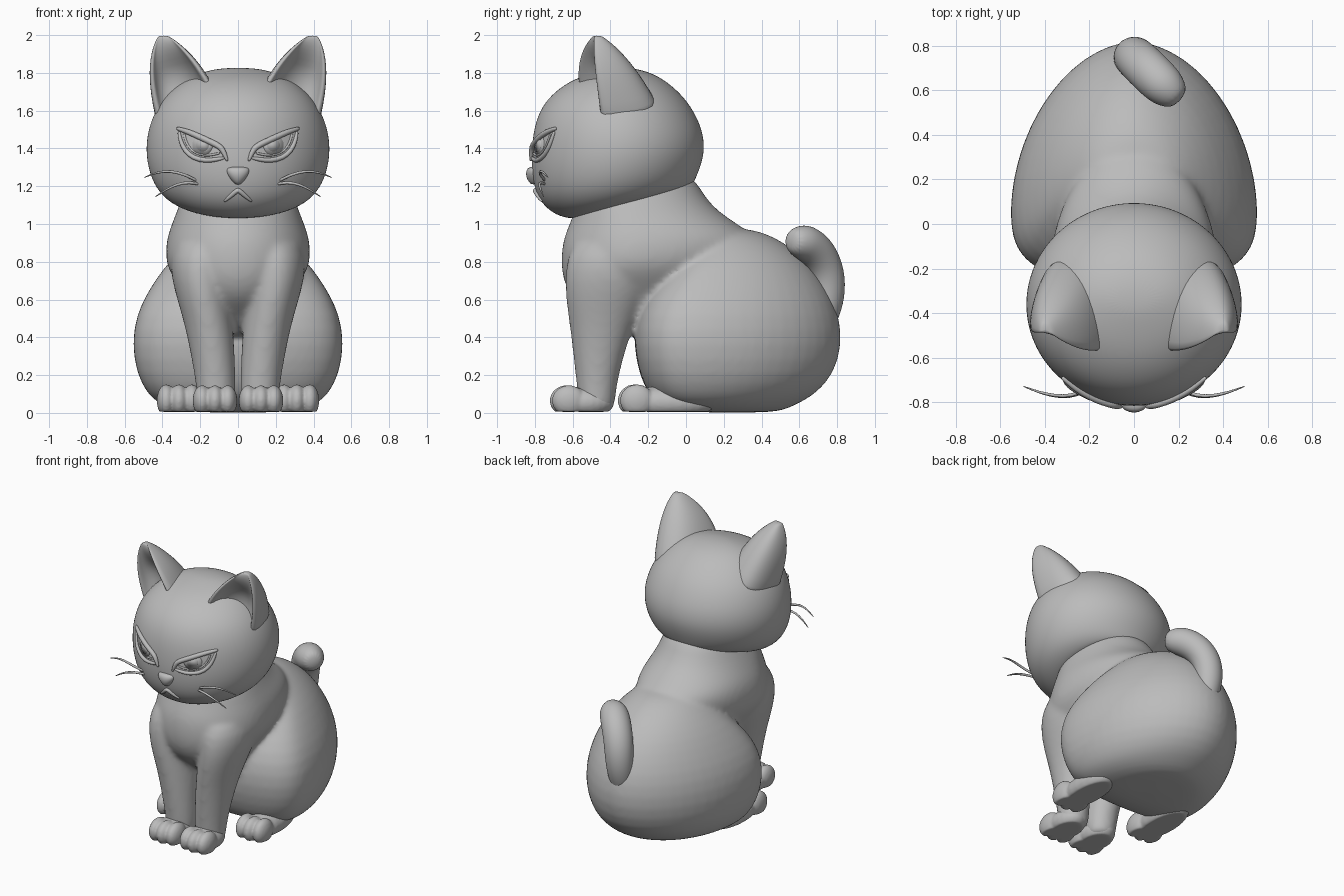
import bpy, bmesh, math
from mathutils import Vector
from mathutils.bvhtree import BVHTree

if "Cube" in bpy.data.objects:
    bpy.data.objects.remove(bpy.data.objects["Cube"])

grey = bpy.data.materials.new("plain_grey")
grey.diffuse_color = (0.5, 0.5, 0.5, 1)
grey.use_nodes = True
grey.node_tree.nodes["Principled BSDF"].inputs["Base Color"].default_value = grey.diffuse_color


def loft(bm, rings):
    """Skin a list of point rings and close both ends."""
    vs = [[bm.verts.new(p) for p in r] for r in rings]
    n = len(vs[0])
    for a, b in zip(vs, vs[1:]):
        for i in range(n):
            j = (i + 1) % n
            bm.faces.new((a[i], a[j], b[j], b[i]))
    bm.faces.new(vs[0])
    bm.faces.new(vs[-1])


def spow(v, e):
    return math.copysign(abs(v) ** e, v)


def section(z, rx, yf, yb, tilt=0, cx=0, split=0.5, pf=2, pb=2, n=28, grow=1.0):
    """Horizontal egg-shaped ring with its own front and back fullness."""
    extra = (grow - 1) * (yb - yf) / 2
    rx, yf, yb = rx * grow, yf - extra, yb + extra
    yc = yf + split * (yb - yf)
    ring = []
    for i in range(n):
        a = 2 * math.pi * i / n
        c, s = math.cos(a), math.sin(a)
        e = 2 / (pb if s > 0 else pf)
        y = yc + (yb - yc if s > 0 else yc - yf) * spow(s, e)
        ring.append((cx + rx * spow(c, e), y, z + tilt * (y - (yf + yb) / 2)))
    return ring


def tube(bm, path, radii, n=10):
    """Round tube along a path with rounded ends."""
    pts = [Vector(p) for p in path]
    d0, d1 = (pts[0] - pts[1]).normalized(), (pts[-1] - pts[-2]).normalized()
    pts = [pts[0] + d0 * radii[0] * .7] + pts + [pts[-1] + d1 * radii[-1] * .7]
    radii = [radii[0] * .6] + list(radii) + [radii[-1] * .6]
    rings, side, old = [], d0.orthogonal().normalized(), -d0
    for i, p in enumerate(pts):
        t = (pts[min(i + 1, len(pts) - 1)] - pts[max(i - 1, 0)]).normalized()
        side = old.rotation_difference(t) @ side
        old = t
        up = t.cross(side)
        rings.append([p + radii[i] * (side * math.cos(2 * math.pi * k / n)
                                      + up * math.sin(2 * math.pi * k / n)) for k in range(n)])
    loft(bm, rings)


def ball(bm, c, r):
    """Ellipsoid flattened where it meets the ground."""
    vs = bmesh.ops.create_uvsphere(bm, u_segments=24, v_segments=16, radius=1)["verts"]
    for v in vs:
        v.co = Vector([c[k] + r[k] * v.co[k] for k in range(3)])
        v.co.z = max(v.co.z, 0.006)


def finish(name, bm, subsurf=1, mirror=False, voxel=0, soft=0):
    bmesh.ops.recalc_face_normals(bm, faces=bm.faces)
    for f in bm.faces:
        f.smooth = True
    me = bpy.data.meshes.new(name)
    bm.to_mesh(me)
    bm.free()
    me.materials.append(grey)
    ob = bpy.data.objects.new(name, me)
    bpy.context.collection.objects.link(ob)
    if subsurf:
        m = ob.modifiers.new("subdivide", 'SUBSURF')
        m.levels = m.render_levels = subsurf
    if voxel:
        m = ob.modifiers.new("fuse", 'REMESH')
        m.mode, m.voxel_size, m.use_smooth_shade = 'VOXEL', voxel, True
        m = ob.modifiers.new("soften", 'SMOOTH')
        m.factor, m.iterations = 0.5, soft
    if mirror:
        ob.modifiers.new("mirror", 'MIRROR').use_mirror_merge = False
    return ob


# Body: rump with haunches, chest and front legs fused together
bm = bmesh.new()
rump = [(0, .22, .08, .45), (.02, .34, -.05, .53), (.055, .42, -.14, .6), (.1, .47, -.19, .68),
        (.2, .525, -.235, .775), (.36, .553, -.268, .822), (.52, .53, -.25, .805),
        (.65, .465, -.18, .75), (.77, .385, -.07, .67), (.86, .30, .03, .575),
        (.93, .22, .08, .47), (.98, .13, .12, .34)]
loft(bm, [section(*r, split=.3, pf=2.8, pb=1.85, grow=1.025) for r in rump])
chest = [(.40, .17, -.36, .1), (.46, .2, -.43, .1), (.52, .23, -.5, .12), (.58, .25, -.57, .15),
         (.64, .29, -.62, .2), (.72, .345, -.65, .27), (.8, .382, -.657, .33), (.9, .378, -.65, .37),
         (.97, .36, -.625, .32), (1.03, .335, -.6, .22), (1.1, .31, -.58, .13), (1.2, .27, -.5, .065),
         (1.28, .24, -.45, .02)]
loft(bm, [section(*r, split=.4, grow=1.015) for r in chest])
leg = [(0.0, .115, .09, -.55, -.385), (.06, .115, .1, -.572, -.375), (.15, .117, .106, -.58, -.365),
       (.3, .132, .116, -.597, -.33), (.45, .152, .127, -.615, -.28), (.58, .178, .138, -.635, -.22),
       (.7, .196, .155, -.643, -.16), (.82, .198, .165, -.632, -.12), (.95, .17, .15, -.58, -.12)]
for s in (1, -1):
    loft(bm, [section(z, rx, yf, yb, cx=s * cx) for z, cx, rx, yf, yb in leg])
finish("body", bm, voxel=0.015, soft=14)

# Paws with three toes each
for name, cx, cy, ry, h, toe_y in (("front_paw", .122, -.535, .155, .085, -.62),
                                   ("hind_paw", .312, -.09, .25, .09, -.26)):
    bm = bmesh.new()
    ball(bm, (cx, cy, .055), (.108, ry, h))
    for k in (-1, 0, 1):
        ball(bm, (cx + k * .068, toe_y - .012 * (k == 0), .065), (.05, .09, h - .004))
    finish(name, bm, subsurf=0, mirror=True, voxel=0.009, soft=3)

# Tail curling up and over to one side
bm = bmesh.new()
tube(bm, [(0, .70, .42), (-.005, .745, .56), (-.002, .755, .68), (.018, .735, .78), (.065, .69, .86),
          (.125, .63, .905), (.165, .595, .908)], [.065, .088, .095, .098, .1, .098, .085], 16)
finish("tail", bm, subsurf=2)

# Head: rounded, with the jaw plane sloping up to the back
bm = bmesh.new()
skull = [(1.115, .27, -.56, .02, .28), (1.12, .32, -.62, .035, .28), (1.15, .39, -.705, .05, .25),
         (1.22, .447, -.785, .075, .2), (1.32, .478, -.815, .092, .12), (1.42, .484, -.815, .092, .05),
         (1.52, .467, -.8, .075, 0), (1.62, .425, -.762, .026, 0), (1.70, .36, -.695, -.04, 0),
         (1.77, .27, -.59, -.125, 0), (1.81, .17, -.46, -.21, 0), (1.827, .07, -.38, -.3, 0)]
loft(bm, [section(*r, n=32, grow=1.012) for r in skull])
head = finish("head", bm, subsurf=2)
bpy.context.view_layer.update()
skin = BVHTree.FromObject(head, bpy.context.evaluated_depsgraph_get())


def on_face(x, z, lift=0.0):
    hit = skin.ray_cast(Vector((x, -2, z)), Vector((0, 1, 0)))[0]
    return Vector((x, (hit.y if hit else -.6) - lift, z))


# Ears: hollow cones with a rim
def bez(a, b, c, t):
    """Quadratic arc passing through b halfway."""
    a, b, c = Vector(a), Vector(b), Vector(c)
    q = 2 * b - (a + c) / 2
    return a * (1 - t) ** 2 + q * 2 * t * (1 - t) + c * t * t


bm = bmesh.new()
rings = []
for t in (0, .15, .3, .45, .6, .75, .87, .95, 1):
    inner = bez((.09, -.56, 1.65), (.215, -.572, 1.855), (.37, -.49, 1.997), t)
    outer = bez((.42, -.43, 1.48), (.474, -.475, 1.79), (.42, -.485, 1.997), t)
    back = bez((.26, -.13, 1.6), (.33, -.29, 1.85), (.40, -.45, 1.997), t)
    mid, half = (inner + outer) / 2, (inner - outer) / 2
    deep = back - mid
    ring = []
    for k in range(13):
        a = math.pi * k / 12
        ring.append(mid + half * spow(math.cos(a), .85) + deep * spow(math.sin(a), .85))
    dent = .5 * min(1, 1.6 * (1 - t)) * min(1, .35 + 1.5 * t)
    for k in range(11):
        a = math.pi * (1 - k / 10)
        ring.append(mid + half * .8 * math.cos(a) + deep * dent * math.sin(a))
    rings.append(ring)
loft(bm, rings)
finish("ear", bm, mirror=True)

# Eyes: slanted upper lid, curved lower lid, inner line, iris and pupil
bm = bmesh.new()
tube(bm, [on_face(x, z, .008) for x, z in ((.318, 1.505), (.26, 1.487), (.2, 1.46), (.14, 1.432),
                                           (.09, 1.408), (.075, 1.38), (.058, 1.338))],
     [.011, .016, .017, .017, .017, .015, .008])
finish("upper_eyelid", bm, mirror=True)
bm = bmesh.new()
tube(bm, [on_face(x, z, .004) for x, z in ((.312, 1.485), (.305, 1.44), (.28, 1.385), (.235, 1.348),
                                           (.17, 1.334), (.11, 1.342), (.075, 1.35))],
     [.009, .012, .014, .014, .014, .012, .008])
tube(bm, [on_face(x, z, .001) for x, z in ((.285, 1.475), (.275, 1.43), (.247, 1.387), (.2, 1.365),
                                           (.15, 1.362), (.1, 1.375))], [.007] * 6, 8)
finish("lower_eyelid", bm, mirror=True)
bm = bmesh.new()
for r, lift in ((.054, .006), (.034, .011)):
    edge = []
    for k in range(24):
        a = 2 * math.pi * k / 24
        x, z = .188 + r * math.cos(a), 1.418 + r * math.sin(a)
        edge.append((x, min(z, 1.455 + .45 * (x - .188))))
    loft(bm, [[on_face(x, z, h) for x, z in edge] for h in (-.01, lift)])
finish("iris", bm, subsurf=0, mirror=True)

# Nose: soft triangle narrowing downwards
bm = bmesh.new()
loft(bm, [section(z, rx, yf, -.77, n=16) for z, rx, yf in
          ((1.208, .012, -.818), (1.222, .028, -.833), (1.25, .05, -.848), (1.28, .064, -.848),
           (1.297, .058, -.838), (1.303, .04, -.82))])
finish("nose", bm)

# Mouth: small downturned chevron
bm = bmesh.new()
tube(bm, [on_face(x, z, .004) for x, z in ((-.07, 1.122), (-.04, 1.146), (-.012, 1.172), (0, 1.18),
                                           (.012, 1.172), (.04, 1.146), (.07, 1.122))],
     [.007, .012, .014, .015, .014, .012, .007])
finish("mouth", bm)

# Whiskers: two curved, tapering hairs per cheek
bm = bmesh.new()
for pts in (((.21, -.74, 1.225), (.28, -.775, 1.262), (.36, -.772, 1.283), (.43, -.755, 1.274), (.495, -.73, 1.247)),
            ((.2, -.74, 1.21), (.26, -.77, 1.222), (.32, -.778, 1.212), (.38, -.77, 1.183), (.435, -.755, 1.146))):
    tube(bm, pts, [.008, .009, .008, .006, .003], 8)
finish("whiskers", bm, mirror=True)
